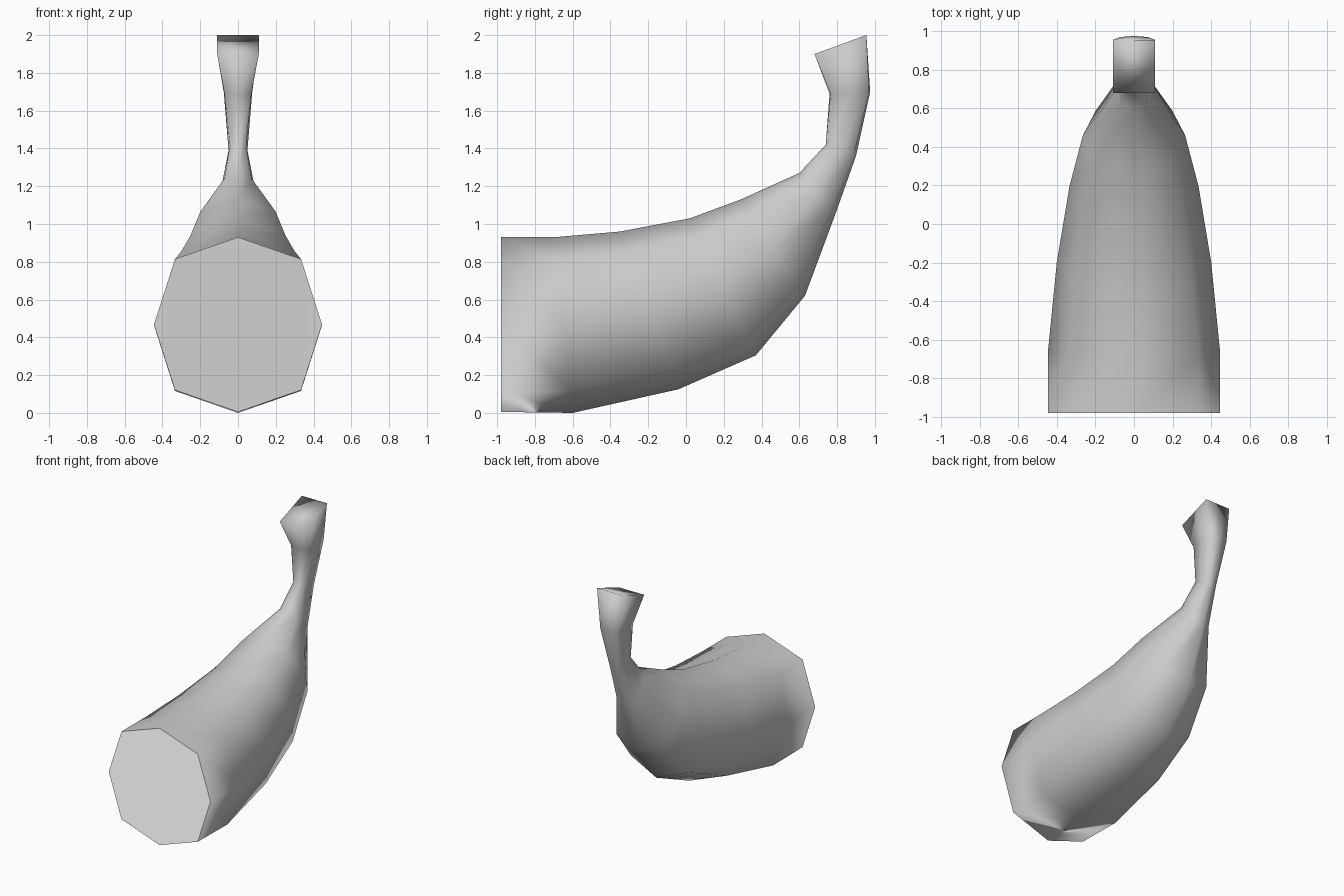
import bpy
import bmesh
from mathutils import Vector

# remove the default object
if "Cube" in bpy.data.objects:
    bpy.data.objects.remove(bpy.data.objects["Cube"])

# single matte grey
grey = bpy.data.materials.new("plain grey")
grey.use_nodes = True
colour = (0.6, 0.6, 0.6, 1)
grey.diffuse_color = colour
grey.node_tree.nodes["Principled BSDF"].inputs["Base Color"].default_value = colour

# sections: upper (y, z), lower (y, z), half width, corner fullness
SECTIONS = [
    ((-0.98, 0.93), (-0.98, 0.005), 0.445, 0.75),
    ((-0.70, 0.93), (-0.60, 0.0), 0.445, 0.75),
    ((-0.35, 0.96), (-0.04, 0.125), 0.40, 0.75),
    ((0.02, 1.03), (0.37, 0.305), 0.335, 0.75),
    ((0.29, 1.13), (0.63, 0.62), 0.265, 0.75),
    ((0.60, 1.27), (0.79, 1.05), 0.095, 0.75),
    ((0.74, 1.42), (0.90, 1.36), 0.05, 0.85),
    ((0.76, 1.69), (0.975, 1.70), 0.075, 0.95),
    ((0.68, 1.90), (0.955, 2.0), 0.11, 1.0),
]


def ring(bm, upper, lower, width, k):
    """Eight-sided section between an upper and a lower point."""
    top, low = Vector((0, *upper)), Vector((0, *lower))
    centre, up = (top + low) / 2, (top - low) / 2
    side = Vector((width, 0, 0))
    steps = [(0, 1), (k, k), (1, 0), (k, -k), (0, -1), (-k, -k), (-1, 0), (-k, k)]
    return [bm.verts.new(centre + side * a + up * b) for a, b in steps]


# curved body lofted through the sections, closed at both ends
bm = bmesh.new()
rings = [ring(bm, *s) for s in SECTIONS]
for a, b in zip(rings, rings[1:]):
    for i in range(8):
        j = (i + 1) % 8
        bm.faces.new((a[i], a[j], b[j], b[i]))
front_cap = bm.faces.new(rings[0])
bm.faces.new(rings[-1])

# narrow rim around the flat cut face
bmesh.ops.inset_region(bm, faces=[front_cap], thickness=0.035)
bmesh.ops.recalc_face_normals(bm, faces=bm.faces)
for face in bm.faces:
    face.smooth = True

mesh = bpy.data.meshes.new("curved_body")
bm.to_mesh(mesh)
bm.free()
mesh.materials.append(grey)
body = bpy.data.objects.new("curved_body", mesh)
bpy.context.collection.objects.link(body)
